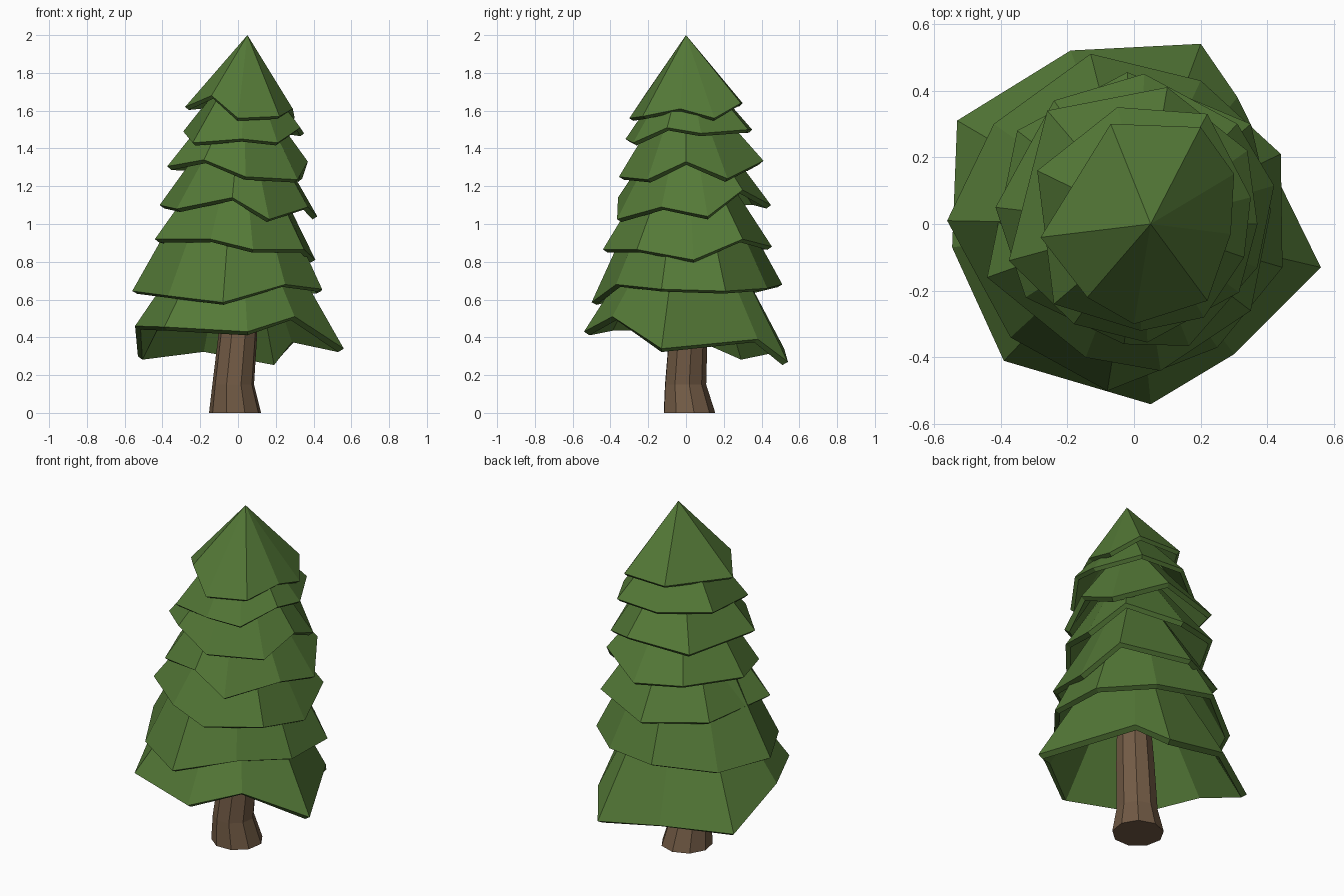
import bpy, bmesh
from math import sin, cos, tau
from mathutils import Vector

if "Cube" in bpy.data.objects:
    bpy.data.objects.remove(bpy.data.objects["Cube"])


def material(name, color):
    m = bpy.data.materials.new(name)
    m.diffuse_color = color
    m.use_nodes = True
    m.node_tree.nodes["Principled BSDF"].inputs["Base Color"].default_value = m.diffuse_color
    return m


green = material("needle_green", (0.088, 0.19, 0.038, 1))
brown = material("bark_brown", (0.17, 0.105, 0.06, 1))


def loft(name, rings, mat, cap_start, cap_end):
    """Skin a stack of equal-length rings with flat faces."""
    bm = bmesh.new()
    rows = [[bm.verts.new(p) for p in ring] for ring in rings]
    n = len(rows[0])
    for low, high in zip(rows, rows[1:]):
        for i in range(n):
            j = (i + 1) % n
            bm.faces.new((low[i], low[j], high[j], high[i]))
    if cap_start:
        bm.faces.new(rows[0][::-1])
    if cap_end:
        bm.faces.new(rows[-1])
    bmesh.ops.remove_doubles(bm, verts=bm.verts, dist=0.0005)
    bmesh.ops.recalc_face_normals(bm, faces=bm.faces)
    mesh = bpy.data.meshes.new(name)
    bm.to_mesh(mesh)
    bm.free()
    mesh.materials.append(mat)
    ob = bpy.data.objects.new(name, mesh)
    bpy.context.collection.objects.link(ob)
    return ob


def tier(name, rim, center, top_z, frac, thickness=0.03):
    """Ragged skirt of branches: drooping rim drawn in to a smaller top ring."""
    cx, cy = center
    bottom = [Vector(p) for p in rim]
    top = [Vector((cx + (x - cx) * frac, cy + (y - cy) * frac, top_z)) for x, y, z in rim]
    ob = loft(name, [bottom, top], green, False, frac > 0)
    # outward normals for the open shell
    me = ob.data
    if sum((p.center - Vector((cx, cy, p.center.z))).dot(p.normal) for p in me.polygons) < 0:
        me.flip_normals()
    s = ob.modifiers.new("thickness", 'SOLIDIFY')
    s.thickness = thickness
    s.offset = -1


# Trunk: flared nine-sided log with a slight bend
def ring(x, y, z, r, n=9):
    return [(x + r * cos(tau * i / n + 0.2), y + r * sin(tau * i / n + 0.2), z) for i in range(n)]


loft("trunk", [ring(-.015, .015, 0, .14), ring(-.025, -.005, .15, .112),
               ring(0, .01, .42, .104), ring(.01, 0, .9, .08)], brown, True, True)

# Foliage tiers, from the crown down
tier("foliage_crown", [(-.28, -.04, 1.62), (-.14, -.22, 1.68), (0, -.3, 1.56), (.22, -.23, 1.57),
     (.29, -.03, 1.61), (.3, .15, 1.56), (.2, .29, 1.64), (-.07, .3, 1.64)], (.05, 0), 2.0, 0, .025)
tier("foliage_upper", [(-.24, -.24, 1.43), (.02, -.32, 1.45), (.21, -.28, 1.43), (.33, -.1, 1.51),
     (.35, .08, 1.48), (.22, .33, 1.5), (-.05, .35, 1.5), (-.29, .16, 1.49)], (.04, 0), 1.78, .3, .025)
tier("foliage_upper_middle", [(-.375, -.11, 1.305), (-.18, -.3, 1.34), (.04, -.355, 1.25), (.315, -.205, 1.235),
     (.37, 0, 1.33), (.34, .22, 1.24), (.1, .41, 1.335), (-.26, .34, 1.3)], (.03, 0), 1.65, .32)
tier("foliage_middle", [(-.325, -.22, 1.08), (-.03, -.36, 1.14), (.165, -.365, 1.025), (.37, -.13, 1.09),
     (.42, .115, 1.04), (.31, .3, 1.18), (.03, .45, 1.1), (-.24, .37, 1.12), (-.415, .05, 1.1)], (.02, 0), 1.48, .37)
tier("foliage_lower_middle", [(-.44, -.16, .92), (-.145, -.4, .92), (.08, -.44, .865), (.35, -.26, .865),
     (.41, .04, .81), (.35, .3, .92), (-.02, .455, .88), (-.35, .28, .9)], (.01, 0), 1.3, .4)
tier("foliage_lower", [(-.56, .01, .645), (-.37, -.34, .62), (-.08, -.5, .585), (.25, -.37, .68),
     (.445, -.13, .655), (.44, .21, .645), (.2, .43, .66), (-.13, .51, .68), (-.42, .3, .63)], (.0, 0), 1.2, .44)
tier("foliage_base", [(-.545, -.07, .46), (-.39, -.41, .455), (.05, -.54, .43), (.3, -.39, .51), (.56, -.13, .34),
     (.31, .38, .39), (.2, .54, .27), (-.19, .52, .34), (-.53, .31, .3)], (0, 0), .98, .35, .035)
